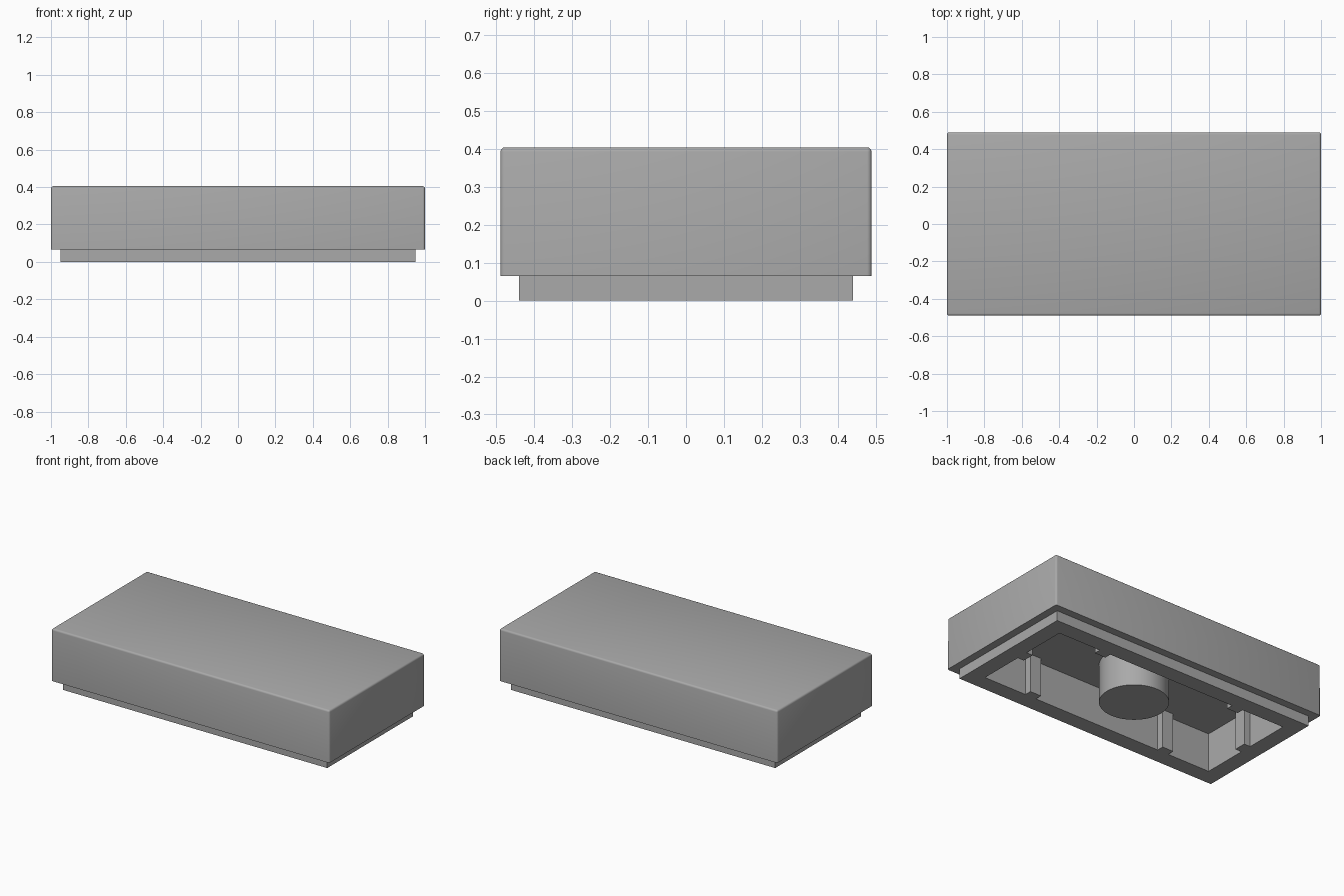
import bpy
import bmesh
import math

cube = bpy.data.objects.get("Cube")
if cube:
    bpy.data.objects.remove(cube, do_unlink=True)

CEILING = 0.25
INNER_X, INNER_Y = 0.845, 0.335

grey = bpy.data.materials.new("light_grey_plastic")
grey.use_nodes = True
colour = (0.4, 0.4, 0.4, 1)
grey.diffuse_color = colour
grey.node_tree.nodes["Principled BSDF"].inputs["Base Color"].default_value = colour


def finish(name, bm):
    """Turn a bmesh into a shaded, coloured object."""
    bmesh.ops.recalc_face_normals(bm, faces=bm.faces)
    mesh = bpy.data.meshes.new(name)
    bm.to_mesh(mesh)
    bm.free()
    mesh.materials.append(grey)
    obj = bpy.data.objects.new(name, mesh)
    bpy.context.collection.objects.link(obj)
    bpy.ops.object.select_all(action="DESELECT")
    obj.select_set(True)
    bpy.context.view_layer.objects.active = obj
    bpy.ops.object.shade_smooth_by_angle(angle=math.radians(35))
    return obj


# Hollow shell: rectangular rings from the cavity ceiling, round the rim, to the top
bm = bmesh.new()
rings = []
for x, y, z in ((INNER_X, INNER_Y, CEILING), (INNER_X, INNER_Y, 0),
                (0.95, 0.44, 0), (0.95, 0.44, 0.065),
                (1, 0.49, 0.065), (1, 0.49, 0.405)):
    rings.append([bm.verts.new((sx * x, sy * y, z))
                  for sx, sy in ((-1, -1), (1, -1), (1, 1), (-1, 1))])
for low, high in zip(rings, rings[1:]):
    for i in range(4):
        j = (i + 1) % 4
        bm.faces.new((low[i], low[j], high[j], high[i]))
bm.faces.new(rings[0])
bm.faces.new(rings[-1])

# Softened top and corner edges of the body
top = set(rings[-1])
soft = [e for e in bm.edges if top & set(e.verts)]
bmesh.ops.bevel(bm, geom=soft, offset=0.012, segments=3, profile=0.5,
                affect="EDGES")
finish("tile_shell", bm)

# Central post under the ceiling
bm = bmesh.new()
bmesh.ops.create_cone(bm, cap_ends=True, segments=48, radius1=0.203,
                      radius2=0.203, depth=CEILING)
bmesh.ops.translate(bm, verts=bm.verts, vec=(0, 0, CEILING / 2))
finish("center_post", bm)


def rib(name, x, y, width, depth):
    bm = bmesh.new()
    bmesh.ops.create_cube(bm, size=1)
    bmesh.ops.scale(bm, verts=bm.verts, vec=(width, depth, CEILING))
    bmesh.ops.translate(bm, verts=bm.verts, vec=(x, y, CEILING / 2))
    finish(name, bm)


# Grip ribs on the cavity walls
RIB_WIDTH, RIB_DEPTH = 0.08, 0.045
for sx, side in ((-1, "right"), (1, "left")):
    rib(f"{side}_end_rib", sx * (INNER_X - RIB_DEPTH / 2), 0, RIB_DEPTH, RIB_WIDTH)
    for sy, wall in ((-1, "front"), (1, "back")):
        rib(f"{wall}_{side}_rib", sx * 0.5, sy * (INNER_Y - RIB_DEPTH / 2),
            RIB_WIDTH, RIB_DEPTH)
